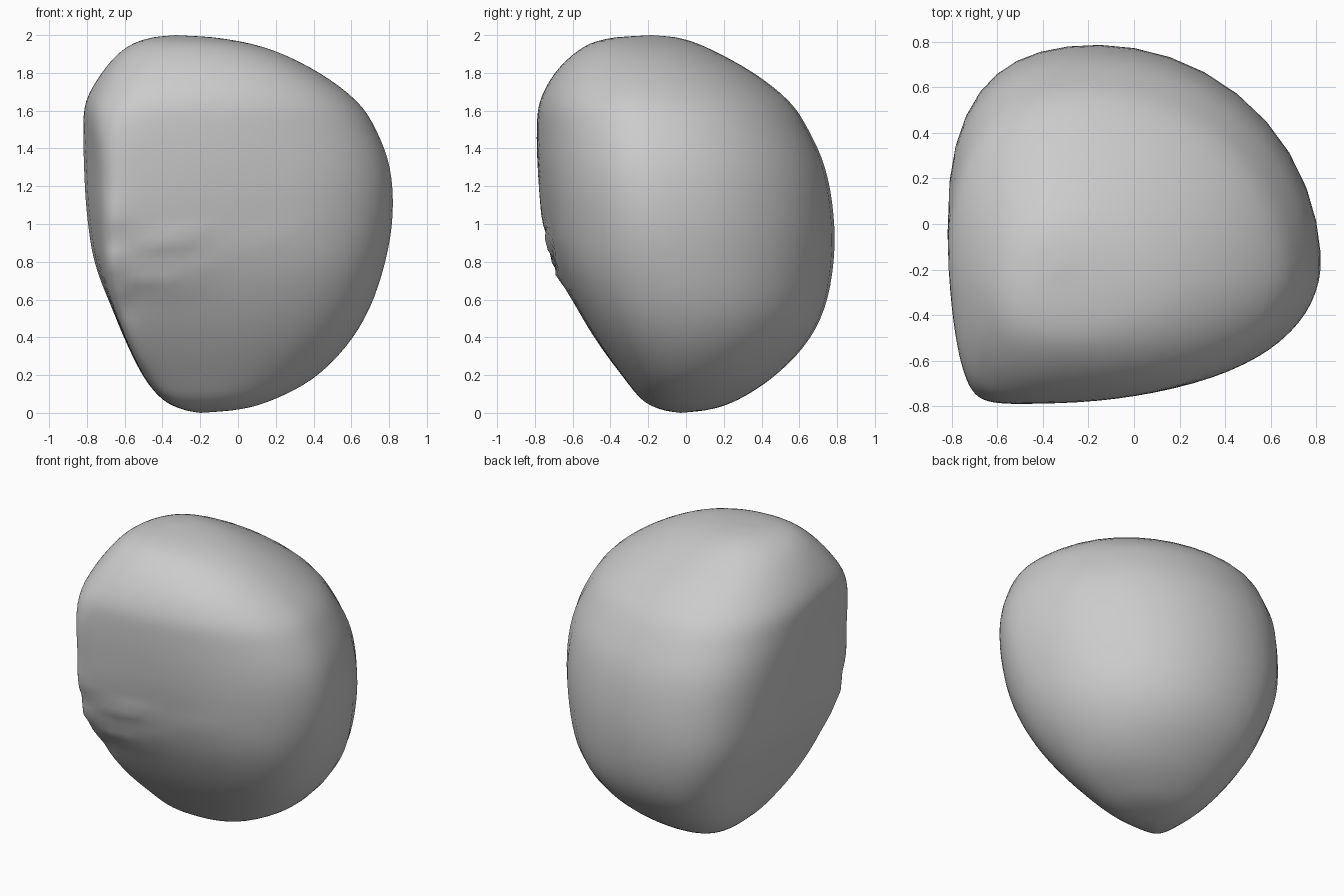
import bpy, bmesh, math
from mathutils import Vector

if "Cube" in bpy.data.objects:
    bpy.data.objects.remove(bpy.data.objects["Cube"])

# Height, left, right, front and back extents of the boulder
ROWS = [
    (0.00, -.20, -.20, -.03, -.03), (0.02, -.30, .02, -.14, .14),
    (0.07, -.40, .19, -.235, .28), (0.18, -.495, .40, -.325, .455),
    (0.35, -.585, .575, -.45, .63), (0.55, -.67, .70, -.575, .74),
    (0.80, -.77, .785, -.705, .79), (1.05, -.81, .825, -.765, .79),
    (1.30, -.825, .81, -.785, .745), (1.50, -.825, .735, -.79, .655),
    (1.65, -.81, .635, -.775, .555), (1.80, -.725, .435, -.695, .365),
    (1.92, -.615, .19, -.57, .145), (1.98, -.49, -.06, -.43, -.01),
    (2.00, -.33, -.33, -.18, -.18)]
STEPS = 4


def catmull(a, b, c, d, t):
    return .5 * (2 * b + (c - a) * t + (2 * a - 5 * b + 4 * c - d) * t * t
                 + (3 * b - a - 3 * c + d) * t ** 3)


def lerp(a, b, t):
    return a + (b - a) * t


def table(z, pts):
    for (z0, v0), (z1, v1) in zip(pts, pts[1:]):
        if z <= z1:
            t = max(0, (z - z0) / (z1 - z0))
            return lerp(v0, v1, t * t * (3 - 2 * t))
    return pts[-1][1]


def conic(a, p, b, w, n):
    # rounded corner from a to b pulled toward p
    for i in range(n):
        t = i / n
        k0, k1, k2 = (1 - t) ** 2, 2 * w * t * (1 - t), t * t
        yield (a * k0 + p * k1 + b * k2) / (k0 + k1 + k2)


def section(z, x0, x1, y0, y1):
    # one horizontal outline: sharp front-left corner, rounded elsewhere
    left = Vector((x0, lerp(y0, y1, table(z, [(0, .5), (.4, .57), (1.2, .55), (1.8, .46), (2, .45)]))))
    front = Vector((lerp(x0, x1, table(z, [(0, .35), (.4, .25), (1.4, .24), (2, .42)])), y0))
    right = Vector((x1, lerp(y0, y1, table(z, [(0, .45), (1.2, .4), (2, .45)]))))
    back = Vector((lerp(x0, x1, .4), y1))
    dx = table(z, [(0, 0), (.5, .01), (1, .08), (1.3, .09), (1.75, .02), (2, 0)])
    w = table(z, [(0, 1.5), (.15, 4), (.35, 8), (.7, 7), (1.25, 4.2), (1.75, 1.3), (1.9, 1.1), (2, .9)])
    fr = table(z, [(0, .9), (.4, 1.2), (1.1, .88), (2, .85)])
    bl = table(z, [(0, .9), (.4, 1.2), (1.3, 1.05), (2, .8)])
    ridge = Vector((x0 + dx, y0 - .015 * min(1, z * (2 - z))))
    out = list(conic(left, ridge, front, w, 24))
    out += conic(front, Vector((x1, y0)), right, fr, 22)
    out += conic(right, Vector((x1, y1)), back, .69, 9)
    out += conic(back, Vector((x0, y1)), left, bl, 9)
    return out


# Dents and creases on the front: x, z, length, thickness, tilt, height
BUMPS = [(-.05, .95, .38, .32, 0, -.022),
         (-.33, .90, .14, .045, .25, .030), (-.38, .82, .16, .03, .3, -.022),
         (-.45, .74, .17, .04, .25, .020), (-.20, .78, .10, .05, .4, .008),
         (-.38, .65, .16, .035, .15, .014), (-.55, .62, .10, .03, -.2, -.014),
         (-.58, .54, .07, .04, -.4, -.014), (-.66, 1.05, .06, .09, 0, .010),
         (-.62, .91, .10, .03, -.1, -.014), (-.66, .80, .06, .04, .2, .014),
         (.15, .92, .20, .06, .2, .006)]


def wrinkle(x, z):
    h = 0
    for bx, bz, lx, lz, a, amp in BUMPS:
        u = (x - bx) * math.cos(a) + (z - bz) * math.sin(a)
        v = (z - bz) * math.cos(a) - (x - bx) * math.sin(a)
        h += amp * math.exp(-(u / lx) ** 2 - (v / lz) ** 2)
    return h


# Loft the outlines between two poles
bm = bmesh.new()
rings = []
n = len(ROWS)
for i in range(n - 1):
    for s in range(STEPS):
        if i == 0 and s == 0:
            continue
        q = [ROWS[min(max(i + k, 0), n - 1)] for k in (-1, 0, 1, 2)]
        r = [catmull(*v, s / STEPS) for v in zip(*q)]
        rings.append([bm.verts.new((p.x, p.y, r[0])) for p in section(*r)])
for a, b in zip(rings, rings[1:]):
    for j in range(len(a)):
        k = (j + 1) % len(a)
        bm.faces.new((a[j], a[k], b[k], b[j]))
for ring, row, flip in ((rings[0], ROWS[0], True), (rings[-1], ROWS[-1], False)):
    pole = bm.verts.new((row[1], row[3], row[0]))
    for j in range(len(ring)):
        f = (ring[j], ring[(j + 1) % len(ring)], pole)
        bm.faces.new(f[::-1] if flip else f)

# Soften the loft, then press the creases into the front
for _ in range(4):
    bmesh.ops.smooth_vert(bm, verts=[v for r in rings[3:-3] for v in r], factor=.4,
                          use_axis_x=True, use_axis_y=True, use_axis_z=True)
bm.normal_update()
push = Vector((-.3, -.88, -.35)).normalized()
for v in bm.verts:
    facing = min(1, max(0, v.normal.dot(push) * 1.6 - .3))
    v.co += push * wrinkle(v.co.x, v.co.z) * facing

mesh = bpy.data.meshes.new("boulder")
bm.to_mesh(mesh)
bm.free()
mesh.polygons.foreach_set("use_smooth", [True] * len(mesh.polygons))
boulder = bpy.data.objects.new("boulder", mesh)
bpy.context.collection.objects.link(boulder)
